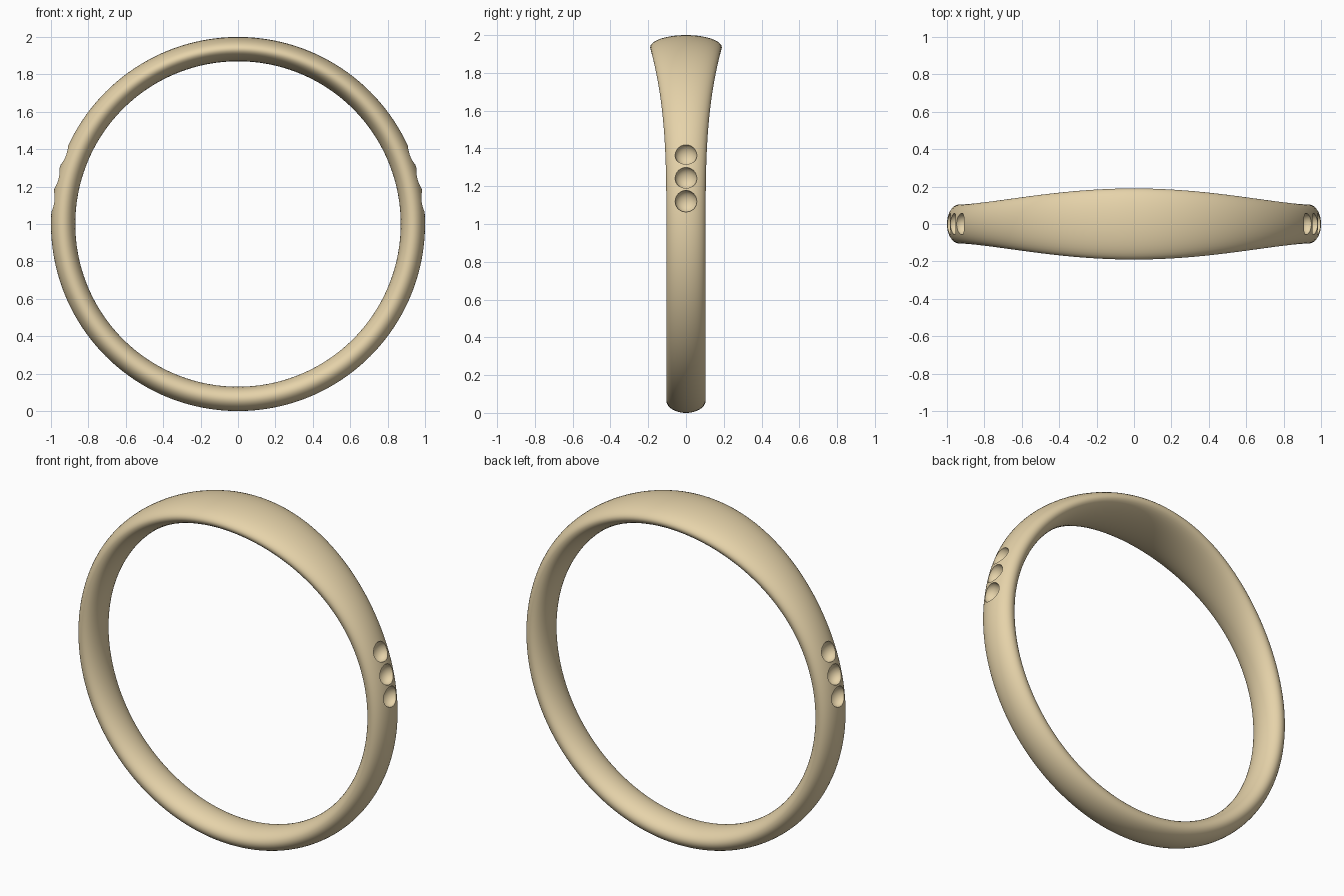
import bpy, bmesh
from math import sin, cos, pi, sqrt, radians

if "Cube" in bpy.data.objects:
    bpy.data.objects.remove(bpy.data.objects["Cube"])

MID_R, HALF_T = 0.935, 0.065      # centre radius and half thickness of the band
SEGS, SIDES = 192, 40


def half_width(a):
    """Band half width; a is the angle from the top of the ring."""
    return 0.104 + 0.086 * max(0.0, cos(a)) ** 3


# Band: oval section swept round the ring, flaring towards the top
bm = bmesh.new()
loops = []
for i in range(SEGS):
    a = 2 * pi * i / SEGS
    w = half_width(a)
    loop = []
    for j in range(SIDES):
        t = 2 * pi * j / SIDES
        r = MID_R + HALF_T * cos(t)
        loop.append(bm.verts.new((r * sin(a), w * sin(t), 1 + r * cos(a))))
    loops.append(loop)
for i in range(SEGS):
    p, q = loops[i], loops[(i + 1) % SEGS]
    for j in range(SIDES):
        k = (j + 1) % SIDES
        bm.faces.new((p[j], p[k], q[k], q[j]))
bmesh.ops.recalc_face_normals(bm, faces=bm.faces)
mesh = bpy.data.meshes.new("ring_band")
bm.to_mesh(mesh)
bm.free()
band = bpy.data.objects.new("ring_band", mesh)
bpy.context.collection.objects.link(band)

gold = bpy.data.materials.new("gold")
gold.diffuse_color = (0.79, 0.65, 0.40, 1)
gold.use_nodes = True
gold.node_tree.nodes["Principled BSDF"].inputs["Base Color"].default_value = gold.diffuse_color
mesh.materials.append(gold)

# Three round dimples drilled into each shoulder
for side in (-1, 1):
    for z in (1.12, 1.243, 1.365):
        x = side * sqrt(0.993 ** 2 - (z - 1) ** 2)
        bpy.ops.mesh.primitive_uv_sphere_add(
            segments=32, ring_count=16, radius=0.058,
            location=(x, 0, z), rotation=(0, pi / 2, 0))
        cutter = bpy.context.object
        cutter.name = "dimple_cutter"
        cutter.scale = (1, 1, 0.8)
        cutter.hide_render = True
        cutter.data.materials.append(gold)
        bpy.context.view_layer.update()
        bpy.context.view_layer.objects.active = band
        cut = band.modifiers.new("dimple", 'BOOLEAN')
        cut.operation = 'DIFFERENCE'
        cut.solver = 'EXACT'
        cut.object = cutter
        bpy.ops.object.modifier_apply(modifier=cut.name)
        bpy.data.objects.remove(cutter, do_unlink=True)

# Smooth metal with crisp dimple rims
bpy.ops.object.select_all(action='DESELECT')
band.select_set(True)
bpy.context.view_layer.objects.active = band
bpy.ops.object.shade_smooth_by_angle(angle=radians(30))
